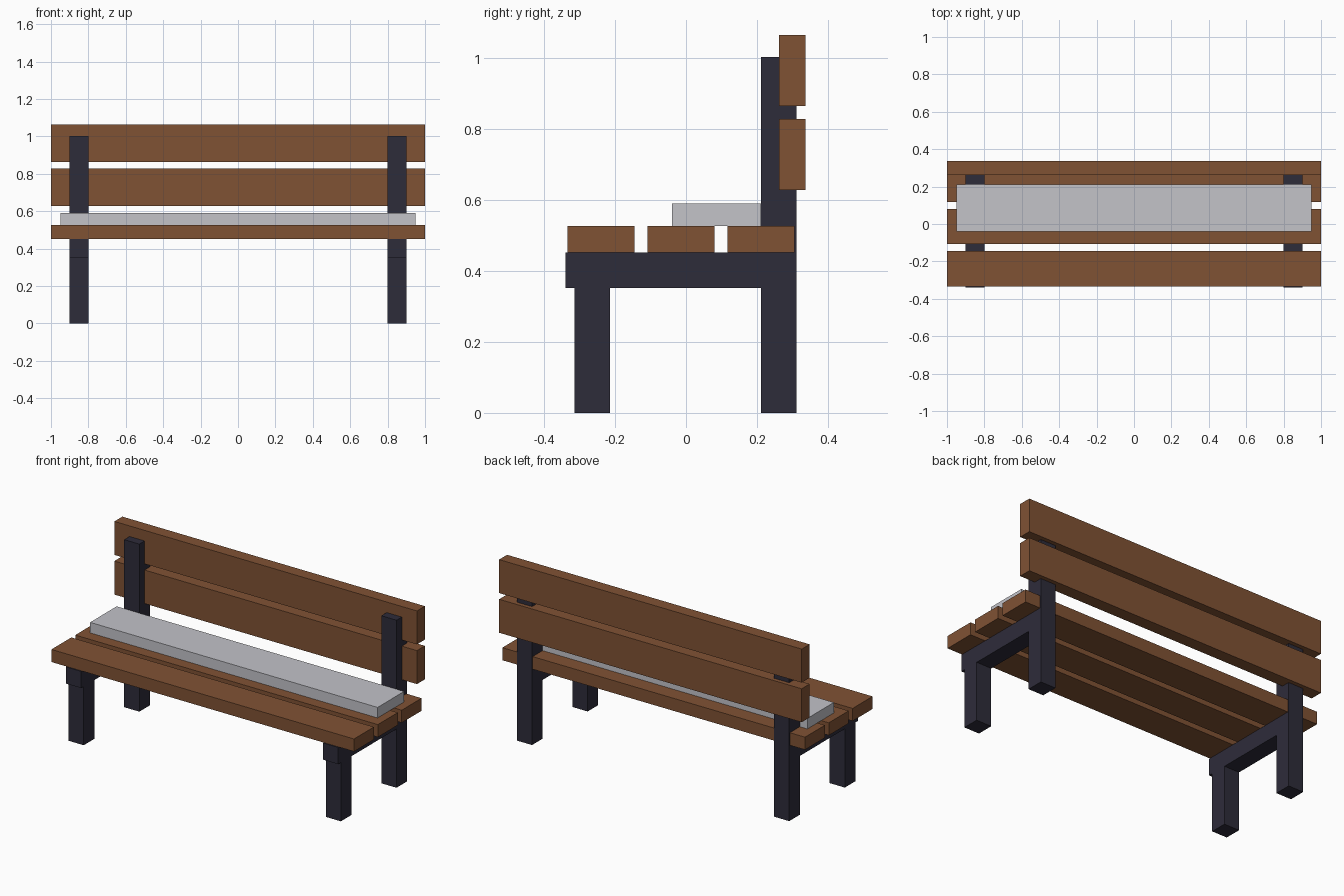
import bpy
import bmesh
from mathutils import Vector

cube = bpy.data.objects.get("Cube")
if cube:
    bpy.data.objects.remove(cube, do_unlink=True)


def material(name, rgb):
    mat = bpy.data.materials.new(name)
    mat.use_nodes = True
    colour = (*rgb, 1.0)
    mat.diffuse_color = colour
    mat.node_tree.nodes["Principled BSDF"].inputs["Base Color"].default_value = colour
    return mat


wood = material("brown wood", (0.216, 0.084, 0.034))
metal = material("dark metal", (0.027, 0.025, 0.042))
fabric = material("pale grey", (0.546, 0.546, 0.584))


def box(name, x, y, z, mat):
    """Box spanning the (low, high) range on each axis."""
    low, high = (Vector(c) for c in zip(x, y, z))
    mesh = bpy.data.meshes.new(name)
    bm = bmesh.new()
    bmesh.ops.create_cube(bm, size=1)
    bmesh.ops.scale(bm, vec=high - low, verts=bm.verts)
    bm.to_mesh(mesh)
    bm.free()
    mesh.materials.append(mat)
    obj = bpy.data.objects.new(name, mesh)
    obj.location = (low + high) / 2
    bpy.context.collection.objects.link(obj)
    return obj


FULL = (-1, 1)
BEAM_TOP, SEAT_TOP = 0.451, 0.526

# Side frames: front leg, tall back post and the beam carrying the seat
for side, x in (("left", (0.8, 0.9)), ("right", (-0.9, -0.8))):
    box(f"{side}_front_leg", x, (-0.314, -0.214), (0, 0.351), metal)
    box(f"{side}_back_post", x, (0.211, 0.311), (0, 1.001), metal)
    box(f"{side}_seat_beam", x, (-0.339, 0.211), (0.351, BEAM_TOP), metal)

# Seat slats, front to back
for name, y in (("front", -0.333), ("middle", -0.108), ("rear", 0.117)):
    box(f"{name}_seat_slat", FULL, (y, y + 0.188), (BEAM_TOP, SEAT_TOP), wood)

# Backrest boards
for name, z in (("lower", 0.627), ("upper", 0.864)):
    box(f"{name}_back_board", FULL, (0.261, 0.336), (z, z + 0.2), wood)

# Long thin pad on the seat
box("seat_pad", (-0.95, 0.95), (-0.039, 0.211), (SEAT_TOP, 0.589), fabric)
